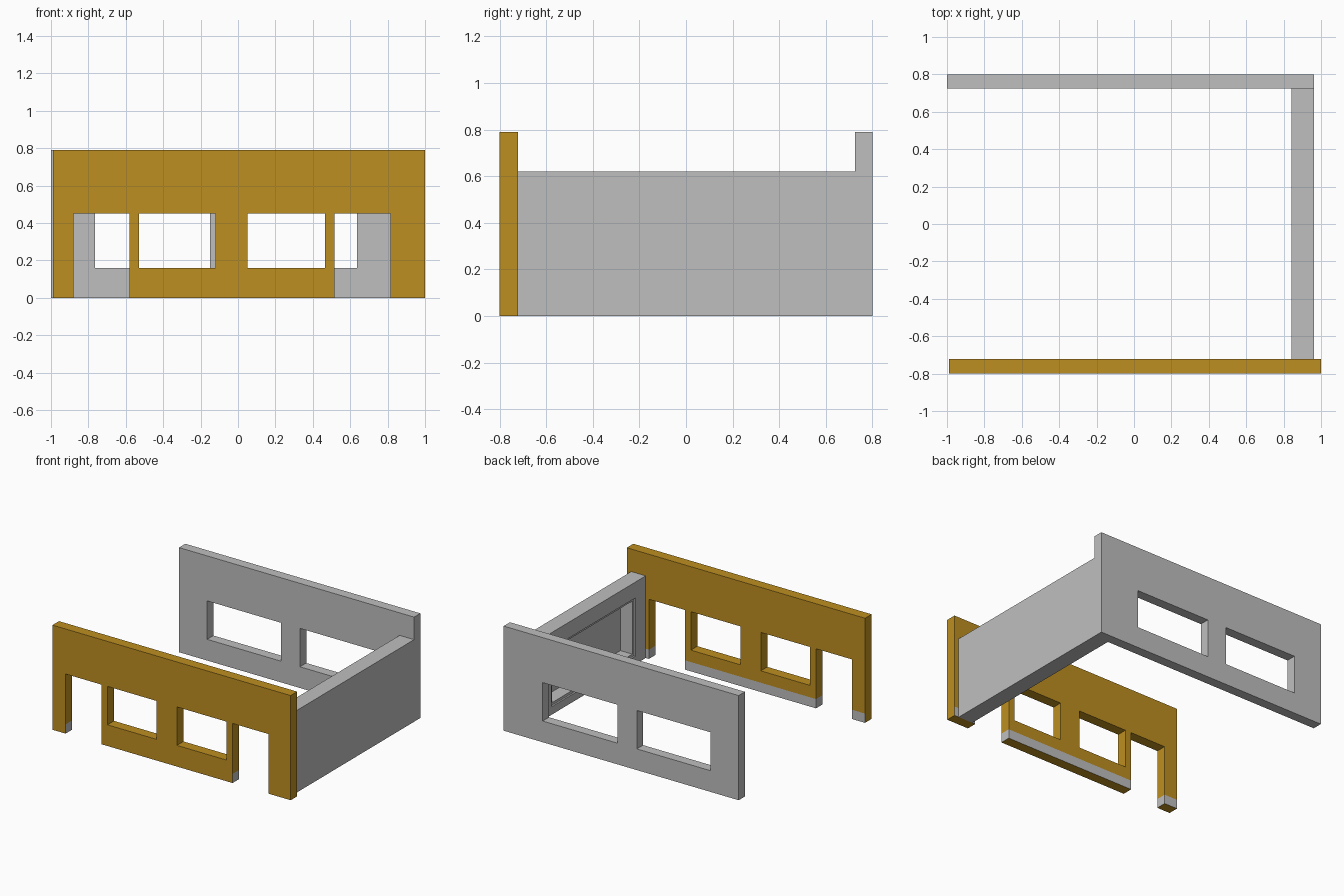
import bpy
import bmesh
from mathutils import Vector

if "Cube" in bpy.data.objects:
    bpy.data.objects.remove(bpy.data.objects["Cube"])


def material(name, rgb):
    m = bpy.data.materials.new(name)
    m.diffuse_color = (*rgb, 1)
    m.use_nodes = True
    m.node_tree.nodes["Principled BSDF"].inputs["Base Color"].default_value = m.diffuse_color
    return m


ochre = material("ochre", (0.515, 0.275, 0.015))
grey = material("light grey", (0.52, 0.52, 0.52))


def finish(name, bm, mats):
    me = bpy.data.meshes.new(name)
    bm.to_mesh(me)
    bm.free()
    for m in mats:
        me.materials.append(m)
    ob = bpy.data.objects.new(name, me)
    bpy.context.collection.objects.link(ob)


def wall_with_openings(name, x0, x1, y0, y1, height, openings, mats, base=None):
    """Facade laid out on a grid, leaving out openings (xa, xb, za, zb), then thickened."""
    bm = bmesh.new()
    xs = sorted({x0, x1, *(o[0] for o in openings), *(o[1] for o in openings)})
    zs = {0, height, *(o[2] for o in openings), *(o[3] for o in openings)}
    if base:
        zs.add(base)
    zs = sorted(zs)
    for xa, xb in zip(xs, xs[1:]):
        for za, zb in zip(zs, zs[1:]):
            cx, cz = (xa + xb) / 2, (za + zb) / 2
            if any(o[0] < cx < o[1] and o[2] < cz < o[3] for o in openings):
                continue
            bm.faces.new([bm.verts.new((x, y0, z)) for x, z in
                          ((xa, za), (xb, za), (xb, zb), (xa, zb))])
    bmesh.ops.remove_doubles(bm, verts=bm.verts[:], dist=1e-4)
    ext = bmesh.ops.extrude_face_region(bm, geom=bm.faces[:], use_keep_orig=True)
    for v in ext["geom"]:
        if isinstance(v, bmesh.types.BMVert):
            v.co.y = y1
    bmesh.ops.recalc_face_normals(bm, faces=bm.faces[:])
    # unpainted base strip on the inside and in the door reveals
    if base:
        for f in bm.faces:
            c, n = f.calc_center_median(), f.normal
            reveal = abs(n.x) > 0.9 and x0 + 0.01 < c.x < x1 - 0.01
            if c.z < base and (n.y > 0.9 or reveal):
                f.material_index = 1
    bmesh.ops.dissolve_limit(bm, angle_limit=0.01, verts=bm.verts[:],
                             edges=bm.edges[:], delimit={'MATERIAL'})
    finish(name, bm, mats)


def recess(bm, face, y0, y1, z0, z1, depth):
    """Inset a face to the given rectangle and push it in along +x."""
    c = face.calc_center_median()
    for step in (0, depth):
        bmesh.ops.inset_individual(bm, faces=[face], thickness=0.01)
        for v in face.verts:
            v.co.y = y0 if v.co.y < c.y else y1
            v.co.z = z0 if v.co.z < c.z else z1
            v.co.x = face_x[0] + step
        c = face.calc_center_median()
    face_x[0] += depth


# front wall: two doorways and two windows
wall_with_openings("front_wall", -0.99, 1.0, -0.80, -0.722, 0.79,
                   [(-0.88, -0.58, 0, 0.45), (-0.53, -0.12, 0.16, 0.45),
                    (0.05, 0.465, 0.16, 0.45), (0.515, 0.815, 0, 0.45)],
                   [ochre, grey], base=0.07)

# back wall: two wide windows
wall_with_openings("back_wall", -1.0, 0.963, 0.725, 0.80, 0.79,
                   [(-0.765, -0.15, 0.16, 0.45), (0.01, 0.637, 0.16, 0.45)], [grey])

# side wall: plain outside, stepped blind window inside
bm = bmesh.new()
bmesh.ops.create_cube(bm, size=1)
for v in bm.verts:
    v.co = Vector((0.963 if v.co.x > 0 else 0.842,
                   0.725 if v.co.y > 0 else -0.722,
                   0.62 if v.co.z > 0 else 0))
bm.normal_update()
inner = min(bm.faces, key=lambda f: f.calc_center_median().x)
face_x = [0.842]
recess(bm, inner, -0.60, 0.40, 0.06, 0.50, 0.012)
recess(bm, inner, -0.58, 0.38, 0.08, 0.48, 0.10)
bmesh.ops.remove_doubles(bm, verts=bm.verts[:], dist=1e-4)
bmesh.ops.recalc_face_normals(bm, faces=bm.faces[:])
finish("side_wall", bm, [grey])
